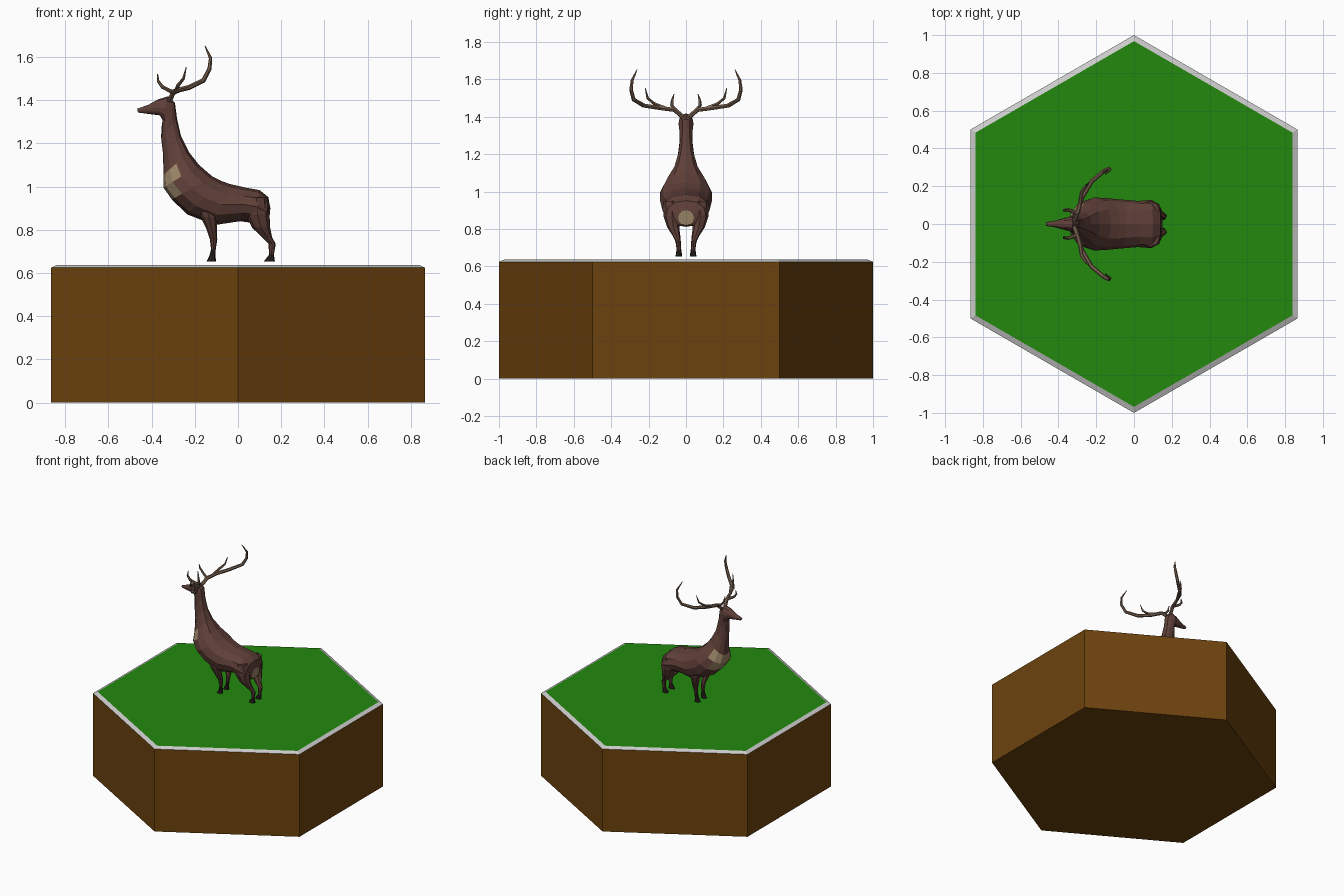
import bpy, bmesh
from math import sin, cos, pi, copysign
from mathutils import Vector

if "Cube" in bpy.data.objects:
    bpy.data.objects.remove(bpy.data.objects["Cube"])


def material(name, rgb):
    m = bpy.data.materials.new(name)
    m.diffuse_color = (*rgb, 1)
    m.use_nodes = True
    m.node_tree.nodes["Principled BSDF"].inputs["Base Color"].default_value = m.diffuse_color
    return m


EARTH = material("earth", (0.15, 0.055, 0.004))
RIM = material("rim", (0.6, 0.6, 0.6))
GRASS = material("grass", (0.016, 0.25, 0.004))
HIDE = material("hide", (0.115, 0.05, 0.04))
TAN = material("tan", (0.33, 0.24, 0.14))
ANTLER = material("antler", (0.19, 0.12, 0.08))
HOOF = material("hoof", (0.02, 0.015, 0.013))


def loft(name, rings, mats, caps=(True, True), pick=None):
    """Skin a list of equal-sized rings; pick(face centre, face normal) gives the material slot."""
    bm = bmesh.new()
    rows = [[bm.verts.new(p) for p in r] for r in rings]
    n = len(rows[0])
    for a, b in zip(rows, rows[1:]):
        for i in range(n):
            j = (i + 1) % n
            bm.faces.new((a[i], a[j], b[j], b[i]))
    if caps[0]:
        bm.faces.new(rows[0][::-1])
    if caps[1]:
        bm.faces.new(rows[-1])
    bmesh.ops.recalc_face_normals(bm, faces=bm.faces)
    if pick:
        for f in bm.faces:
            f.material_index = pick(f.calc_center_median(), f.normal)
    me = bpy.data.meshes.new(name)
    bm.to_mesh(me)
    bm.free()
    for m in mats:
        me.materials.append(m)
    ob = bpy.data.objects.new(name, me)
    bpy.context.collection.objects.link(ob)
    return ob


def hexagon(r, z):
    return [(r * sin(i * pi / 3), r * cos(i * pi / 3), z) for i in range(6)]


def body_ring(tx, tz, bx, bz, hw, n=12):
    """Tilted, slightly squared ring from a top point, a bottom point and a half width."""
    t, b = Vector((tx, 0, tz)), Vector((bx, 0, bz))
    mid, half = (t + b) / 2, (t - b) / 2
    ring = []
    for i in range(n):
        c, s = cos(2 * pi * i / n), sin(2 * pi * i / n)
        y = hw * copysign(abs(s) ** 0.85, s)
        ring.append(mid + half * c + Vector((0, y, 0)))
    return ring


def leg_ring(x, y, z, rx, ry, n=8):
    return [(x + rx * cos(2 * pi * i / n), y + ry * sin(2 * pi * i / n), z) for i in range(n)]


# Hexagonal tile
loft("earth_block", [hexagon(1, 0), hexagon(1, 0.625)], [EARTH])
loft("tile_rim", [hexagon(1, 0.625), hexagon(0.968, 0.638)], [RIM], (False, False))
loft("grass_top", [hexagon(0.968, 0.634), hexagon(0.968, 0.638)], [GRASS])

# Head, neck and torso: top x, top z, bottom x, bottom z, half width
profile = [
    (-0.467, 1.361, -0.463, 1.343, 0.010),
    (-0.417, 1.378, -0.417, 1.337, 0.018),
    (-0.370, 1.404, -0.362, 1.330, 0.032),
    (-0.324, 1.418, -0.349, 1.308, 0.040),
    (-0.292, 1.388, -0.354, 1.275, 0.036),
    (-0.282, 1.313, -0.356, 1.228, 0.034),
    (-0.264, 1.234, -0.347, 1.150, 0.044),
    (-0.227, 1.160, -0.345, 1.055, 0.070),
    (-0.180, 1.100, -0.345, 0.995, 0.112),
    (-0.120, 1.048, -0.306, 0.940, 0.140),
    (-0.074, 1.025, -0.236, 0.872, 0.138),
    (-0.037, 1.012, -0.110, 0.822, 0.130),
    (0.037, 0.995, 0.010, 0.840, 0.122),
    (0.100, 0.984, 0.080, 0.830, 0.128),
    (0.140, 0.952, 0.130, 0.812, 0.105),
    (0.150, 0.900, 0.142, 0.820, 0.042),
]


def hide_patch(c, n):
    rump = c.x > 0.14 and n.x > 0.9 and abs(c.y) < 0.01 and c.z < 0.9
    chest = c.x < -0.27 and 0.95 < c.z < 1.07 and n.x < -0.3
    return 1 if rump or chest else 0


loft("deer_body", [body_ring(*p) for p in profile], [HIDE, TAN], pick=hide_patch)

# Legs: x, y, z, radius along x, radius along y
front_leg = [
    (-0.155, 0.080, 0.95, 0.050, 0.040),
    (-0.135, 0.075, 0.86, 0.038, 0.034),
    (-0.122, 0.062, 0.805, 0.025, 0.025),
    (-0.113, 0.046, 0.755, 0.017, 0.017),
    (-0.114, 0.040, 0.710, 0.011, 0.012),
    (-0.118, 0.038, 0.680, 0.014, 0.014),
    (-0.124, 0.038, 0.653, 0.022, 0.018),
]
hind_leg = [
    (0.085, 0.075, 0.95, 0.050, 0.045),
    (0.090, 0.076, 0.87, 0.056, 0.045),
    (0.107, 0.068, 0.810, 0.042, 0.033),
    (0.135, 0.052, 0.765, 0.023, 0.020),
    (0.158, 0.042, 0.735, 0.017, 0.014),
    (0.155, 0.038, 0.685, 0.011, 0.012),
    (0.145, 0.038, 0.653, 0.026, 0.018),
]
# Antler branches: x, y, z, radius
beam = [
    (-0.315, 0.018, 1.400, 0.013), (-0.300, 0.060, 1.437, 0.013),
    (-0.275, 0.140, 1.447, 0.012), (-0.225, 0.225, 1.460, 0.012),
    (-0.160, 0.280, 1.492, 0.011), (-0.132, 0.294, 1.545, 0.010),
    (-0.127, 0.288, 1.595, 0.008), (-0.153, 0.262, 1.652, 0.002),
]
brow_tine = [
    (-0.302, 0.058, 1.437, 0.010), (-0.350, 0.076, 1.462, 0.009),
    (-0.370, 0.074, 1.488, 0.007), (-0.372, 0.064, 1.522, 0.002),
]
mid_tine = [
    (-0.288, 0.100, 1.443, 0.010), (-0.277, 0.170, 1.470, 0.009),
    (-0.252, 0.205, 1.500, 0.007), (-0.240, 0.218, 1.553, 0.002),
]


def branch(name, pts, side):
    cu = bpy.data.curves.new(name, "CURVE")
    cu.dimensions = "3D"
    cu.bevel_depth = 1
    cu.bevel_resolution = 1
    cu.use_fill_caps = True
    sp = cu.splines.new("POLY")
    sp.points.add(len(pts) - 1)
    sp.use_smooth = False
    for p, (x, y, z, r) in zip(sp.points, pts):
        p.co = (x, y * side, z, 1)
        p.radius = r
    cu.materials.append(ANTLER)
    ob = bpy.data.objects.new(name, cu)
    bpy.context.collection.objects.link(ob)
    bpy.context.view_layer.objects.active = ob
    ob.select_set(True)
    bpy.ops.object.convert(target="MESH")
    bpy.context.view_layer.objects.active.select_set(False)


for side, tag in ((1, "left"), (-1, "right")):
    for name, path in (("front_leg", front_leg), ("hind_leg", hind_leg)):
        rings = [leg_ring(x, y * side, z, rx, ry) for x, y, z, rx, ry in path]
        loft(f"{name}_{tag}", rings, [HIDE, HOOF], pick=lambda c, n: int(c.z < 0.7))
    for name, path in (("antler_beam", beam), ("brow_tine", brow_tine), ("mid_tine", mid_tine)):
        branch(f"{name}_{tag}", path, side)
